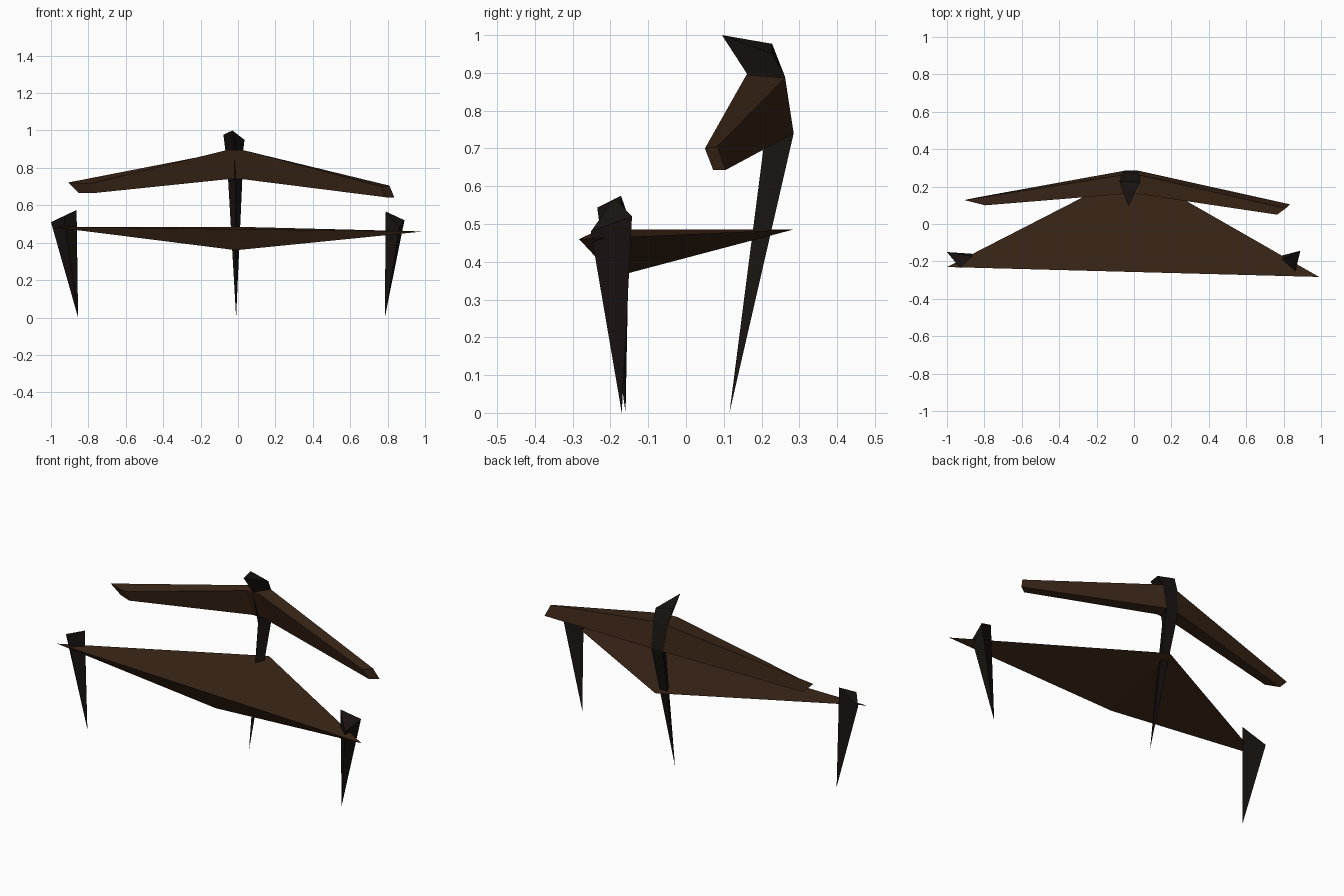
import bpy, bmesh

if "Cube" in bpy.data.objects:
    bpy.data.objects.remove(bpy.data.objects["Cube"])


def material(name, rgb):
    mat = bpy.data.materials.new(name)
    mat.diffuse_color = (*rgb, 1)
    mat.use_nodes = True
    mat.node_tree.nodes["Principled BSDF"].inputs["Base Color"].default_value = mat.diffuse_color
    return mat


wood = material("dark_wood", (0.045, 0.02, 0.009))
black = material("black_wood", (0.01, 0.007, 0.006))


def loft(name, rings, mat):
    """Skin a row of matching rings; a one-point ring makes a pointed end."""
    bm = bmesh.new()
    rows = [[bm.verts.new(p) for p in ring] for ring in rings]
    for a, b in zip(rows, rows[1:]):
        n = max(len(a), len(b))
        for i in range(n):
            j = (i + 1) % n
            quad = [a[i % len(a)], a[j % len(a)], b[j % len(b)], b[i % len(b)]]
            bm.faces.new(list(dict.fromkeys(quad)))
    for end in (rows[0], rows[-1]):
        if len(end) > 2:
            bm.faces.new(end)
    bmesh.ops.recalc_face_normals(bm, faces=bm.faces)
    mesh = bpy.data.meshes.new(name)
    bm.to_mesh(mesh)
    bm.free()
    mesh.materials.append(mat)
    obj = bpy.data.objects.new(name, mesh)
    bpy.context.collection.objects.link(obj)
    return obj


# Triangular seat with a keel-shaped underside
loft("seat", [[(-1, -0.23, 0.485), (0.99, -0.283, 0.46), (0, 0.283, 0.485)],
              [(-0.01, -0.19, 0.36)]], wood)

# Pointed three-sided front legs
loft("front_leg_right", [[(0.79, -0.19, 0.567), (0.89, -0.143, 0.52), (0.863, -0.252, 0.48)],
                         [(0.785, -0.17, 0)]], black)
loft("front_leg_left", [[(-0.863, -0.172, 0.575), (-1, -0.15, 0.51), (-0.93, -0.235, 0.543)],
                        [(-0.855, -0.16, 0)]], black)

# Rear leg: three-sided post rising from a point through the back to a hooked top
loft("rear_leg", [[(-0.01, 0.115, 0)],
                  [(-0.015, 0.205, 0.70), (0.023, 0.285, 0.74), (-0.053, 0.285, 0.74)],
                  [(-0.02, 0.16, 0.90), (0.027, 0.262, 0.89), (-0.067, 0.262, 0.89)],
                  [(-0.03, 0.095, 1.0), (0.035, 0.228, 0.95), (-0.078, 0.228, 0.977)]], black)


# Swept backrest: four-sided section, drooping forward at both ends
def centre(top_x, low_x):
    return [(top_x, 0.16, 0.895), (top_x, 0.262, 0.887),
            (low_x, 0.285, 0.74), (low_x, 0.205, 0.74)]


loft("backrest", [
    [(-0.795, 0.10, 0.715), (-0.907, 0.128, 0.722), (-0.85, 0.14, 0.665), (-0.775, 0.11, 0.665)],
    centre(-0.06, -0.05),
    centre(0.027, 0.023),
    [(0.765, 0.05, 0.70), (0.81, 0.083, 0.705), (0.835, 0.105, 0.643), (0.79, 0.072, 0.643)],
], wood)
